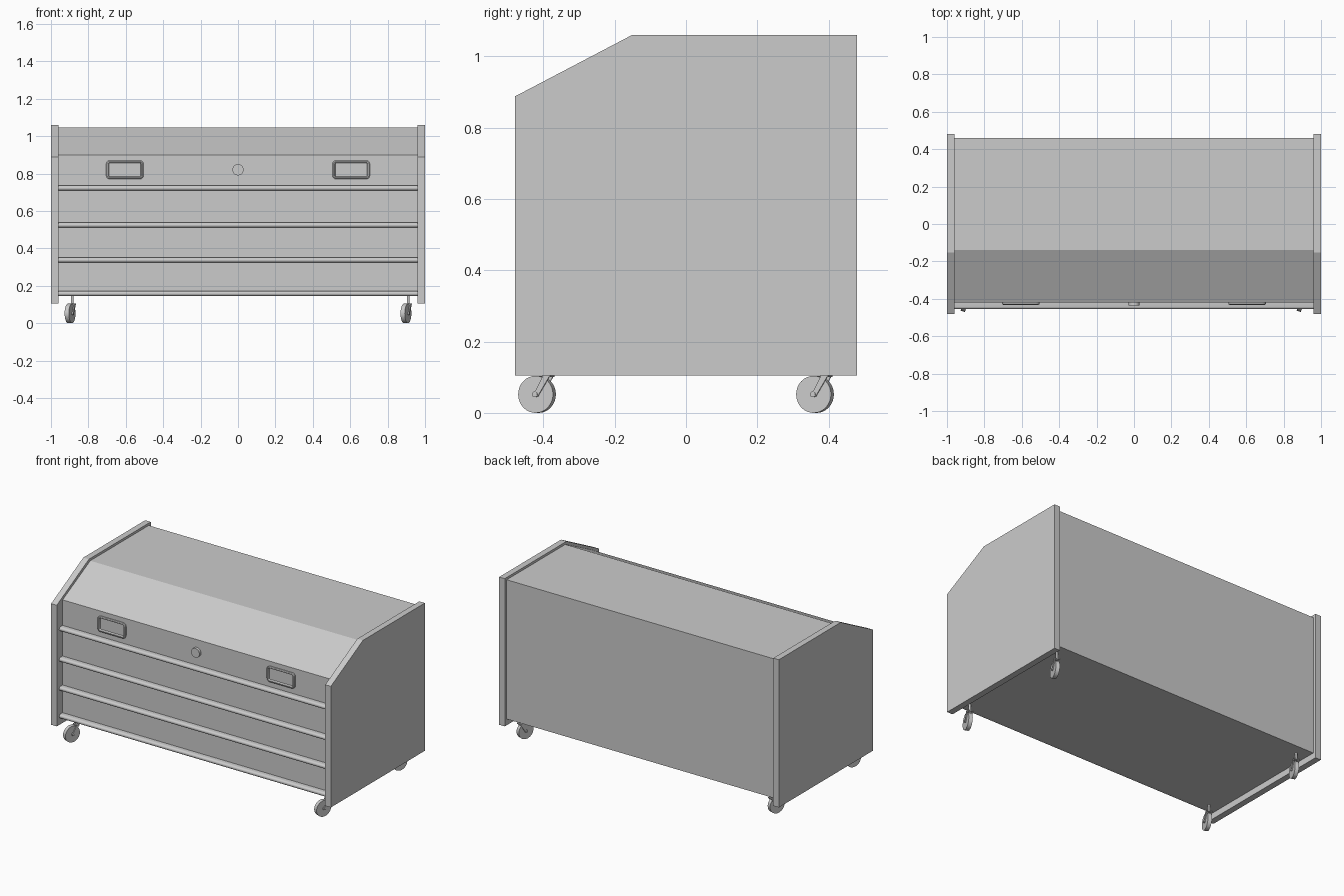
import bpy, bmesh
from math import radians, sin, cos, pi
from mathutils import Matrix, Vector

if "Cube" in bpy.data.objects:
    bpy.data.objects.remove(bpy.data.objects["Cube"])


def finish(bm, name, smooth=False):
    bmesh.ops.recalc_face_normals(bm, faces=bm.faces)
    me = bpy.data.meshes.new(name)
    bm.to_mesh(me)
    bm.free()
    ob = bpy.data.objects.new(name, me)
    bpy.context.collection.objects.link(ob)
    if smooth:
        bpy.context.view_layer.objects.active = ob
        ob.select_set(True)
        bpy.ops.object.shade_smooth_by_angle(angle=radians(35))
        ob.select_set(False)
    return ob


def extrude_yz(name, pts, x0, x1, smooth=False):
    """Prism with a y-z profile running from x0 to x1."""
    bm = bmesh.new()
    f = bm.faces.new([bm.verts.new((x0, y, z)) for y, z in pts])
    r = bmesh.ops.extrude_face_region(bm, geom=[f])
    vs = [v for v in r["geom"] if isinstance(v, bmesh.types.BMVert)]
    bmesh.ops.translate(bm, verts=vs, vec=(x1 - x0, 0, 0))
    return finish(bm, name, smooth)


def add_cyl(bm, p0, p1, r, seg=24):
    p0, p1 = Vector(p0), Vector(p1)
    d = p1 - p0
    m = Matrix.Translation((p0 + p1) / 2) @ d.to_track_quat('Z', 'Y').to_matrix().to_4x4()
    bmesh.ops.create_cone(bm, cap_ends=True, segments=seg, radius1=r, radius2=r,
                          depth=d.length, matrix=m)


def rounded_rect(w, h, r, n=4):
    pts = []
    for k, (sx, sz) in enumerate([(1, 1), (-1, 1), (-1, -1), (1, -1)]):
        for i in range(n + 1):
            a = (k + i / n) * pi / 2
            pts.append((sx * (w / 2 - r) + r * cos(a), sz * (h / 2 - r) + r * sin(a)))
    return pts


# side panels
panel = [(-0.48, 0.105), (0.48, 0.105), (0.48, 1.06), (-0.152, 1.06), (-0.48, 0.888)]
extrude_yz("side_panel_left", panel, -1.0, -0.96)
extrude_yz("side_panel_right", panel, 0.96, 1.0)

# chest body with sloped lid front
extrude_yz("chest_body", [(-0.42, 0.145), (0.46, 0.145), (0.46, 1.045),
                          (-0.138, 1.045), (-0.42, 0.9)], -0.96, 0.96)

# drawer pull rails with rounded fronts
for i, z in enumerate((0.722, 0.524, 0.337, 0.158)):
    r = 0.013
    prof = [(-0.419, z + r)]
    prof += [(-0.442 - r * cos(a), z + r * sin(a)) for a in [pi / 2 - pi * k / 8 for k in range(9)]]
    prof.append((-0.419, z - r))
    extrude_yz(f"drawer_rail_{i + 1}", prof, -0.96, 0.96, True)

# recessed handle frames
for name, cx in (("handle_left", -0.605), ("handle_right", 0.605)):
    bm = bmesh.new()
    rings = []
    for w, h, r, y in ((0.2, 0.1, 0.02, -0.419), (0.2, 0.1, 0.02, -0.428),
                       (0.19, 0.09, 0.016, -0.432), (0.176, 0.08, 0.008, -0.432),
                       (0.168, 0.072, 0.005, -0.421)):
        rings.append([bm.verts.new((cx + x, y, 0.82 + z)) for x, z in rounded_rect(w, h, r)])
    for a, b in zip(rings, rings[1:]):
        for i in range(len(a)):
            j = (i + 1) % len(a)
            bm.faces.new((a[i], a[j], b[j], b[i]))
    bm.faces.new(rings[-1])
    finish(bm, name, True)

# lock
bm = bmesh.new()
add_cyl(bm, (0, -0.415, 0.82), (0, -0.437, 0.82), 0.03, 32)
finish(bm, "lock_knob", True)

# swivel casters, all trailing at the same angle
for side, cx in (("left", -0.898), ("right", 0.898)):
    for end, cy in (("front", -0.418), ("back", 0.362)):
        bm = bmesh.new()
        hw, R = 0.012, 0.052
        add_cyl(bm, (-hw, 0, R), (hw, 0, R), R, 32)
        add_cyl(bm, (-0.02, 0, R), (0.02, 0, R), 0.008, 12)
        add_cyl(bm, (0, 0.035, 0.1), (0, 0.035, 0.147), 0.007, 12)
        # fork arms and bridge
        for s in (-1, 1):
            vs = [bm.verts.new((s * x, y, z)) for x in (0.013, 0.018)
                  for y, z in ((-0.007, 0.046), (0.008, 0.046), (0.044, 0.104), (0.024, 0.104))]
            for k in range(4):
                j = (k + 1) % 4
                bm.faces.new((vs[k], vs[j], vs[4 + j], vs[4 + k]))
            bm.faces.new(vs[:4])
            bm.faces.new(vs[4:])
        bmesh.ops.create_cube(bm, size=1, matrix=Matrix.Translation((0, 0.034, 0.103))
                              @ Matrix.Diagonal((0.036, 0.022, 0.006, 1)))
        bm.transform(Matrix.Translation((cx, cy, 0)) @ Matrix.Rotation(radians(-20), 4, 'Z'))
        finish(bm, f"caster_{end}_{side}", True)
